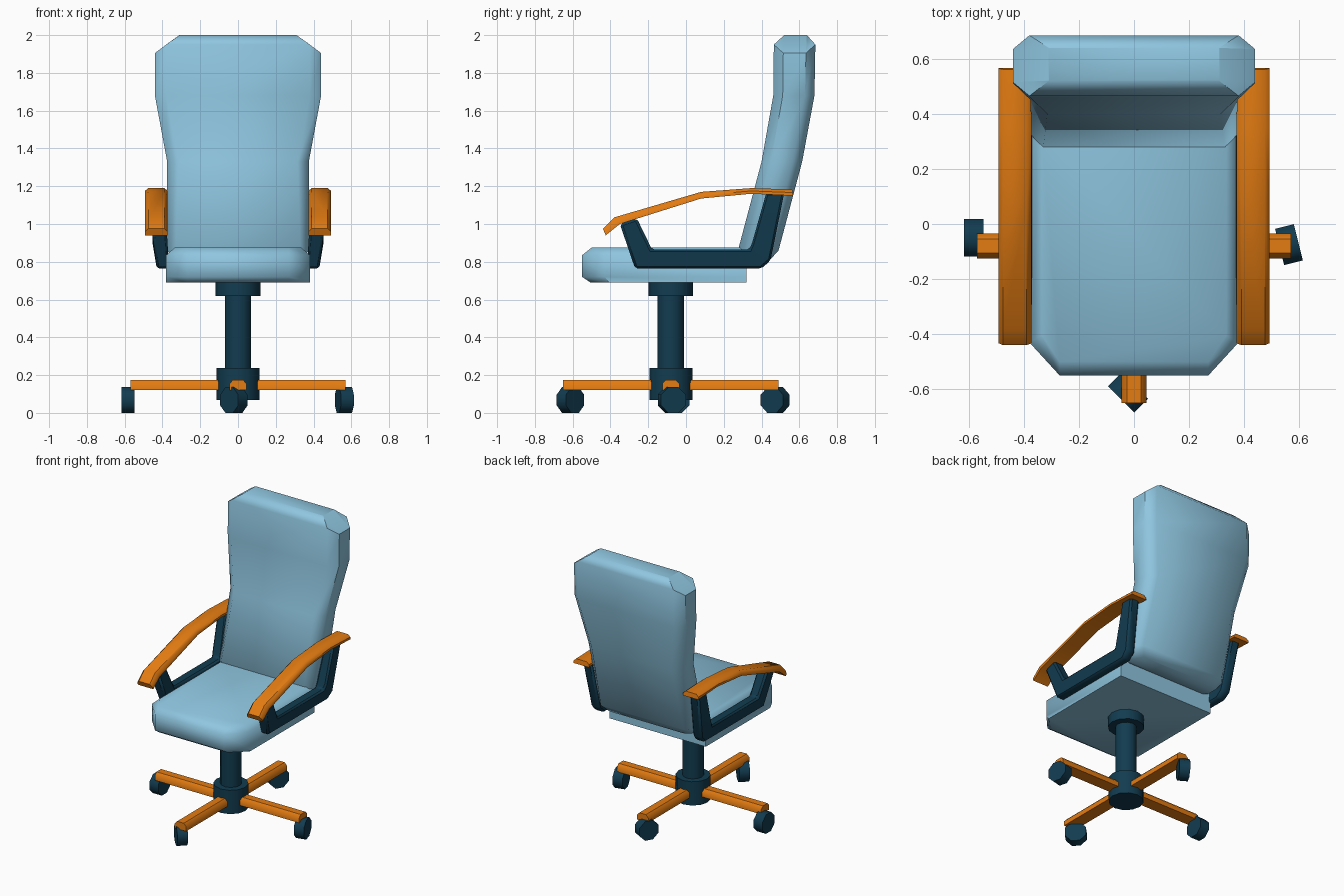
import bpy, bmesh, math
from mathutils import Matrix, Vector

if "Cube" in bpy.data.objects:
    bpy.data.objects.remove(bpy.data.objects["Cube"])


def material(name, rgb):
    m = bpy.data.materials.new(name)
    m.diffuse_color = (*rgb, 1)
    m.use_nodes = True
    m.node_tree.nodes["Principled BSDF"].inputs["Base Color"].default_value = m.diffuse_color
    return m


BLUE = material("light blue fabric", (0.275, 0.565, 0.745))
ORANGE = material("orange wood", (0.77, 0.20, 0.006))
NAVY = material("dark navy plastic", (0.006, 0.045, 0.08))


def finish(bm, name, mat, angle=45, bevel=0, mirror=False):
    bmesh.ops.recalc_face_normals(bm, faces=bm.faces)
    me = bpy.data.meshes.new(name)
    bm.to_mesh(me)
    bm.free()
    ob = bpy.data.objects.new(name, me)
    bpy.context.collection.objects.link(ob)
    me.materials.append(mat)
    bpy.ops.object.select_all(action='DESELECT')
    ob.select_set(True)
    bpy.context.view_layer.objects.active = ob
    bpy.ops.object.shade_smooth_by_angle(angle=math.radians(angle))
    if bevel:
        b = ob.modifiers.new("bevel", 'BEVEL')
        b.width, b.segments = bevel, 1
    if mirror:
        ob.modifiers.new("mirror", 'MIRROR')
    return ob


def loft(name, rings, mat, **kw):
    """Skin a list of equal-length rings and cap both ends."""
    bm = bmesh.new()
    rows = [[bm.verts.new(p) for p in r] for r in rings]
    n = len(rows[0])
    for a, b in zip(rows, rows[1:]):
        for i in range(n):
            j = (i + 1) % n
            bm.faces.new((a[i], a[j], b[j], b[i]))
    bm.faces.new(rows[0])
    bm.faces.new(rows[-1])
    return finish(bm, name, mat, **kw)


def cylinder(name, r, length, centre, mat, sides=12, rot=Matrix(), angle=45):
    bm = bmesh.new()
    bmesh.ops.create_cone(bm, cap_ends=True, segments=sides, radius1=r, radius2=r,
                          depth=length, matrix=Matrix.Translation(centre) @ rot)
    return finish(bm, name, mat, angle=angle)


# seat cushion: cut front corners, rounded top edge
def seat_ring(z, front, side):
    half = [(0.38 - side, 0.32), (0.38 - side, -0.43 + front / 2), (0.27, -0.55 + front)]
    return [(x, y, z) for x, y in half] + [(-x, y, z) for x, y in reversed(half)]


loft("seat", [seat_ring(0.69, 0.045, 0), seat_ring(0.72, 0, 0),
              seat_ring(0.835, 0, 0), seat_ring(0.875, 0.05, 0.045)], BLUE, angle=50)


# backrest: chamfered section following a leaning curve
def back_ring(w, yf, yr, z_side, z_mid, cw=0.06, cy=0.05):
    half = [(w - cw, yf, z_mid), (w, yf + cy, z_side), (w, yr - cy, z_side), (w - cw, yr, z_mid)]
    return half + [(-x, y, z) for x, y, z in reversed(half)]


loft("backrest", [
    back_ring(0.34, 0.31, 0.445, 0.81, 0.81, 0.05, 0.03),
    back_ring(0.375, 0.275, 0.49, 0.86, 0.86, 0.045),
    back_ring(0.375, 0.40, 0.615, 1.33, 1.33),
    back_ring(0.44, 0.462, 0.68, 1.68, 1.68),
    back_ring(0.44, 0.465, 0.685, 1.905, 1.95),
    back_ring(0.31, 0.52, 0.64, 2.0, 2.0, 0.001, 0.001)], BLUE, angle=50)


# arm brackets: pairs of lower/outer and upper/inner profile points (y, z)
def bracket_ring(a, b):
    def out(z):
        return min(0.46, 0.43 + 0.17 * (z - 0.765))
    def inn(z):
        return 0.365 + 0.06 * (z - 0.765)
    return [(inn(a[1]), *a), (out(a[1]), *a), (out(b[1]), *b), (inn(b[1]), *b)]


bracket = [((-0.35, 1.0), (-0.26, 1.03)), ((-0.27, 0.765), (-0.18, 0.865)),
           ((0.40, 0.765), (0.335, 0.865)), ((0.447, 0.806), (0.35, 0.90)),
           ((0.52, 1.165), (0.425, 1.165))]
loft("arm_bracket", [bracket_ring(a, b) for a, b in bracket], NAVY, bevel=0.012, mirror=True)

# armrest pads: bottom and top profile points (y, z)
pad = [((-0.425, 0.94), (-0.44, 0.975)), ((-0.35, 1.0), (-0.38, 1.035)),
       ((0.08, 1.135), (0.08, 1.17)), ((0.345, 1.16), (0.345, 1.19)),
       ((0.567, 1.15), (0.562, 1.183))]
rings = []
for (yb, zb), (yt, zt) in pad:
    ym, zm = yb + 0.5 * (yt - yb), zb + 0.5 * (zt - zb)
    rings.append([(0.372, yb, zb), (0.493, yb, zb), (0.493, ym, zm),
                  (0.475, yt, zt), (0.39, yt, zt), (0.372, ym, zm)])
loft("armrest_pad", rings, ORANGE, mirror=True)

# central column
CY = -0.08
cylinder("seat_mount", 0.118, 0.072, (0, CY, 0.656), NAVY)
cylinder("column", 0.07, 0.44, (0, CY, 0.42), NAVY)
cylinder("hub", 0.114, 0.17, (0, CY, 0.153), NAVY)

# four base spokes
section = [(-0.045, 0.122), (0.045, 0.122), (0.045, 0.155),
           (0.026, 0.175), (-0.026, 0.175), (-0.045, 0.155)]
for k in range(4):
    turn = Matrix.Translation((0, CY, 0)) @ Matrix.Rotation(k * math.pi / 2, 4, 'Z')
    loft("base_spoke", [[turn @ Vector((r, w, z)) for w, z in section] for r in (0.08, 0.57)],
         ORANGE)

# casters: position and axle direction
for x, y, a in [(-0.582, -0.05, 0), (0.563, -0.075, 14), (-0.022, -0.612, 45), (-0.02, 0.472, -30)]:
    rot = (Matrix.Rotation(math.radians(a), 4, 'Z') @ Matrix.Rotation(math.pi / 2, 4, 'Y')
           @ Matrix.Rotation(math.pi / 8, 4, 'Z'))
    cylinder("caster", 0.0735, 0.07, (x, y, 0.068), NAVY, sides=8, rot=rot, angle=50)
